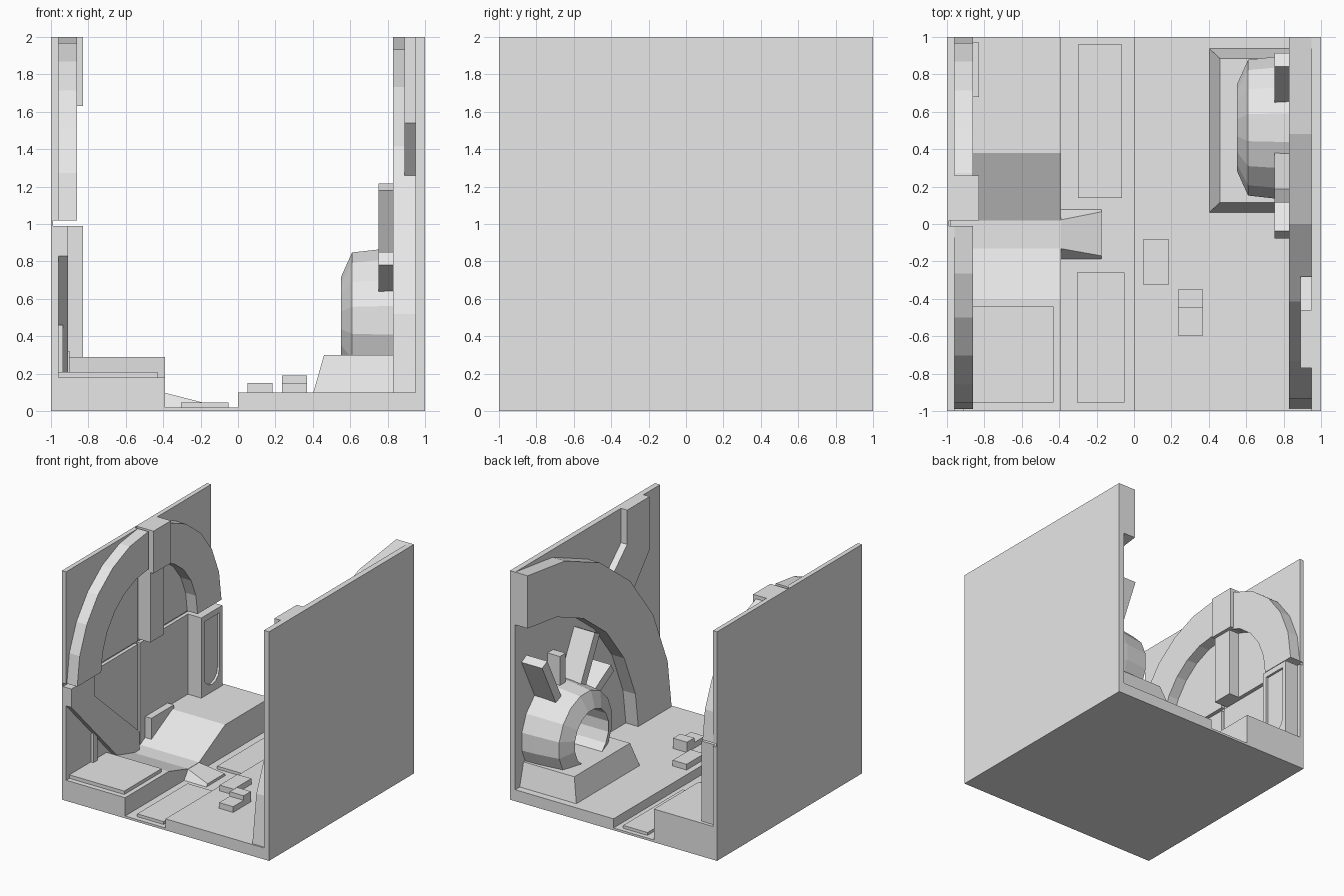
import bpy, bmesh, math
from mathutils import Vector

if "Cube" in bpy.data.objects:
    bpy.data.objects.remove(bpy.data.objects["Cube"])

grey = bpy.data.materials.new("plain_grey")
grey.diffuse_color = (0.8, 0.8, 0.8, 1)
grey.use_nodes = True
grey.node_tree.nodes["Principled BSDF"].inputs["Base Color"].default_value = grey.diffuse_color


def finish(bm, name):
    bmesh.ops.recalc_face_normals(bm, faces=bm.faces[:])
    me = bpy.data.meshes.new(name)
    bm.to_mesh(me)
    bm.free()
    me.materials.append(grey)
    ob = bpy.data.objects.new(name, me)
    bpy.context.collection.objects.link(ob)
    return ob


def prism(name, pts, axis, lo, hi):
    """Extrude a profile: (y, z) points along x, or (x, z) points along y."""
    def place(p, d):
        return (d, p[0], p[1]) if axis == 'x' else (p[0], d, p[1])
    bm = bmesh.new()
    f = bm.faces.new([bm.verts.new(place(p, lo)) for p in pts])
    r = bmesh.ops.extrude_face_region(bm, geom=[f])
    move = Vector((hi - lo, 0, 0) if axis == 'x' else (0, hi - lo, 0))
    bmesh.ops.translate(bm, vec=move,
                        verts=[v for v in r['geom'] if isinstance(v, bmesh.types.BMVert)])
    return finish(bm, name)


def box(name, x0, x1, y0, y1, z0, z1):
    return prism(name, [(x0, z0), (x1, z0), (x1, z1), (x0, z1)], 'y', y0, y1)


def arc(cy, cz, r, a0, a1, n=6):
    return [(cy + r * math.cos(math.radians(a0 + (a1 - a0) * i / n)),
             cz + r * math.sin(math.radians(a0 + (a1 - a0) * i / n))) for i in range(n + 1)]


# --- floor
box("floor_base", -1, 1, -1, 1, 0, 0.02)
box("right_floor", 0, 0.96, -1, 1, 0.02, 0.1)
prism("left_floor", [(-1, 0.02), (1, 0.02), (1, 0.29), (0.38, 0.29), (0.02, 0.1),
                     (-0.13, 0.1), (-0.4, 0.18), (-1, 0.18)], 'x', -0.98, -0.39)
box("left_floor_plate", -0.96, -0.43, -0.955, -0.44, 0.17, 0.21)
box("channel_plate_front", -0.305, -0.05, -0.955, -0.26, 0.015, 0.045)
box("channel_plate_back", -0.3, -0.065, 0.14, 0.96, 0.015, 0.045)
box("floor_block", 0.05, 0.185, -0.325, -0.08, 0.09, 0.15)
prism("stepped_block", [(-0.595, 0.09), (-0.35, 0.09), (-0.35, 0.19), (-0.45, 0.19),
                        (-0.45, 0.15), (-0.595, 0.15)], 'x', 0.235, 0.37)

# --- flared spillway beside the channel
bm = bmesh.new()
V = [bm.verts.new(p) for p in [
    (-0.4, -0.19, 0.015), (-0.175, -0.19, 0.015), (-0.175, 0.08, 0.015), (-0.4, 0.08, 0.015),
    (-0.4, -0.13, 0.1), (-0.175, -0.17, 0.042), (-0.175, 0.065, 0.042), (-0.4, 0.02, 0.1)]]
for f in [(0, 1, 2, 3), (4, 5, 6, 7), (0, 1, 5, 4), (1, 2, 6, 5), (2, 3, 7, 6), (3, 0, 4, 7)]:
    bm.faces.new([V[i] for i in f])
finish(bm, "spillway")

# --- left wall: backing and four panels with grooves between
box("left_wall", -1, -0.99, -1, 1, 0, 2)
for y0, y1 in ((-1, -0.01), (0.02, 1)):
    for z0, z1 in ((0.02, 0.99), (1.02, 2)):
        box("left_wall_panel", -0.995, -0.96, y0, y1, z0, z1)

# --- left wall arch, keystone and post
prism("arch_front", arc(-0.01, 1.02, 0.98, 180, 90) + arc(-0.01, 1.02, 0.65, 90, 180),
      'x', -0.97, -0.86)
prism("arch_back", arc(0.02, 1.02, 0.98, 0, 90) + arc(0.02, 1.02, 0.65, 90, 0),
      'x', -0.97, -0.86)
box("keystone", -0.97, -0.83, 0.02, 0.26, 1.63, 2)
box("arch_post", -0.97, -0.86, 0.02, 0.21, 1.02, 1.66)

# --- lower left wall: slanted brace, rib, ramp kerb
prism("slanted_brace", [(-1, 0.99), (-1, 0.83), (-0.37, 0.17), (-0.12, 0.1), (-0.06, 0.1),
                        (-0.06, 0.26), (-0.68, 0.81), (-0.68, 0.99)], 'x', -0.97, -0.91)
box("brace_rib", -0.97, -0.935, -0.66, -0.6, 0.17, 0.46)
box("ramp_kerb", -0.97, -0.9, 0.09, 0.4, 0.1, 0.32)

# --- niche post with a round-bottomed recess
post = box("niche_post", -0.97, -0.83, 0.68, 0.97, 0.28, 0.99)
cut = prism("niche_cutter", [(0.93, 0.94), (0.72, 0.94)] +
            arc(0.825, 0.46, 0.105, 180, 360, 6), 'x', -0.85, -0.7)
cut.hide_render = True
cut.hide_viewport = True
mod = post.modifiers.new("niche", 'BOOLEAN')
mod.object = cut
mod.operation = 'DIFFERENCE'
mod.solver = 'EXACT'

# --- right wall with large quarter arch and bent strut
box("right_wall", 0.95, 1, -1, 1, 0, 2)
prism("large_arch", arc(1, 0, 2, 90, 180) + arc(1, 0, 1.54, 180, 90), 'x', 0.83, 0.96)
prism("bent_strut", [(-0.46, 2), (-0.46, 1.7), (-0.28, 1.53), (-0.4, 1.3), (-0.54, 1.26),
                     (-0.77, 1.54), (-0.77, 2)], 'x', 0.89, 0.96)

# --- machine base with sloped sides
bm = bmesh.new()
lo = [(0.4, 0.06), (0.95, 0.06), (0.95, 0.94), (0.4, 0.94)]
hi = [(0.46, 0.115), (0.95, 0.115), (0.95, 0.885), (0.46, 0.885)]
a = [bm.verts.new((x, y, 0.09)) for x, y in lo]
b = [bm.verts.new((x, y, 0.3)) for x, y in hi]
bm.faces.new(a)
bm.faces.new(b)
for i in range(4):
    j = (i + 1) % 4
    bm.faces.new((a[i], a[j], b[j], b[i]))
finish(bm, "machine_base")

# --- chamfered ring with an open bore
CY, CZ, N = 0.515, 0.485, 16
bm = bmesh.new()
rings = []
for x, r in ((0.95, 0.4), (0.83, 0.395), (0.61, 0.37), (0.55, 0.235), (0.95, 0.235)):
    rings.append([bm.verts.new((x, CY + r * math.cos(2 * math.pi * (i + 0.5) / N),
                                CZ + r * math.sin(2 * math.pi * (i + 0.5) / N))) for i in range(N)])
for k in range(5):
    p, q = rings[k], rings[(k + 1) % 5]
    for i in range(N):
        j = (i + 1) % N
        bm.faces.new((p[i], p[j], q[j], q[i]))
finish(bm, "machine_ring")

# --- radial fins around the ring: angle, length, inner x
for ang, r1, x0 in ((63, 0.8, 0.75), (90, 0.64, 0.83), (117, 0.8, 0.75), (150, 0.66, 0.75)):
    c, s = math.cos(math.radians(ang)), math.sin(math.radians(ang))
    pts = [(CY + r * c - w * s, CZ + r * s + w * c)
           for r, w in ((0.34, -0.04), (r1, -0.04), (r1, 0.04), (0.34, 0.04))]
    prism("radial_fin", pts, 'x', x0, 0.96)
